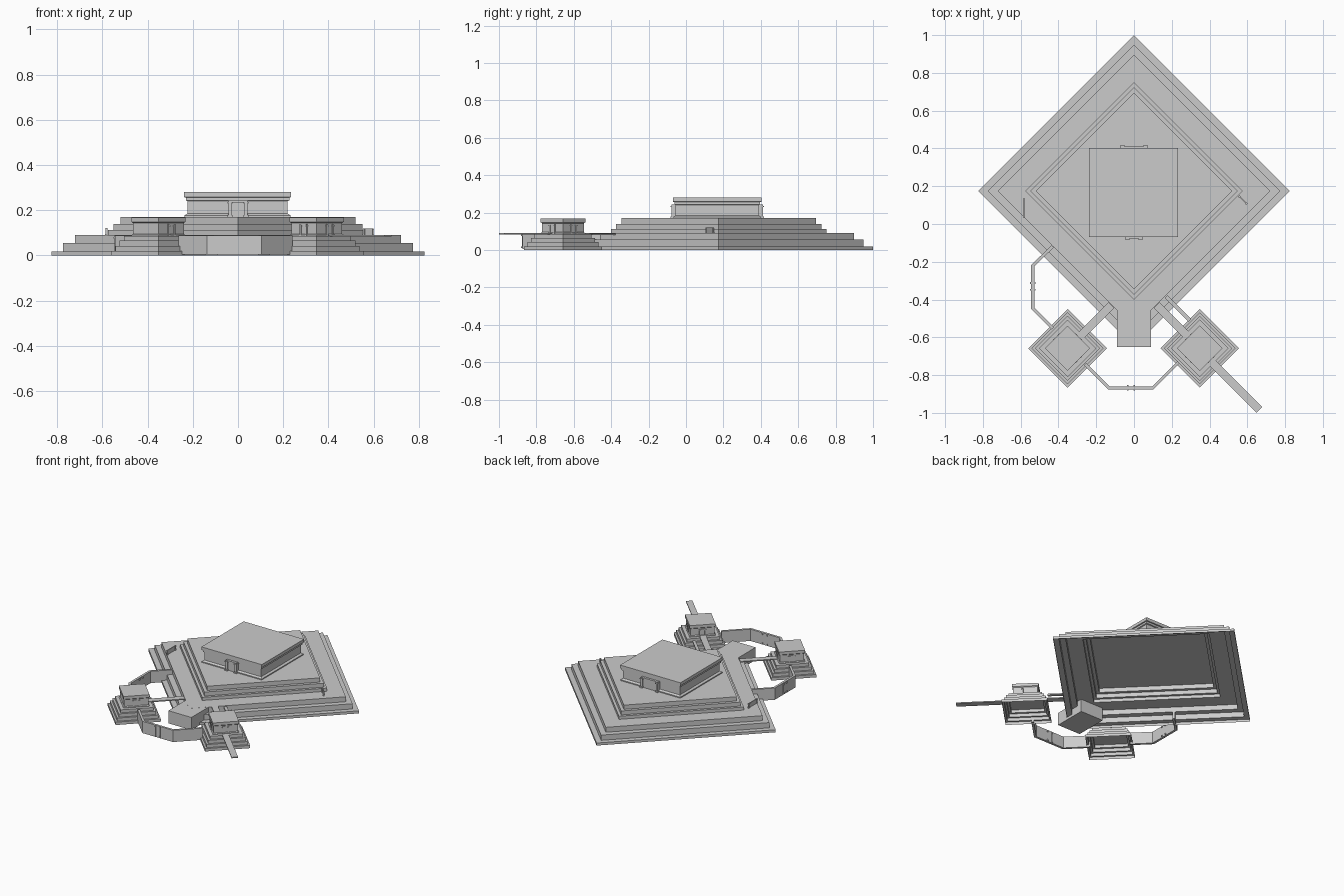
import bpy, bmesh, math
from mathutils import Vector, Matrix

if "Cube" in bpy.data.objects:
    bpy.data.objects.remove(bpy.data.objects["Cube"])


def finish(name, bm):
    bmesh.ops.recalc_face_normals(bm, faces=bm.faces)
    me = bpy.data.meshes.new(name)
    bm.to_mesh(me)
    bm.free()
    ob = bpy.data.objects.new(name, me)
    bpy.context.collection.objects.link(ob)
    return ob


def square_shell(name, center, profile, diamond=True):
    """Four-sided stack from (radius, z) points; top capped, underside open.
    Radius is the half diagonal for diamonds, the half side otherwise."""
    bm = bmesh.new()
    rings = []
    for r, z in profile:
        if diamond:
            pts = [(r, 0), (0, r), (-r, 0), (0, -r)]
        else:
            pts = [(r, -r), (r, r), (-r, r), (-r, -r)]
        rings.append([bm.verts.new((center[0] + x, center[1] + y, z)) for x, y in pts])
    for a, b in zip(rings, rings[1:]):
        for i in range(4):
            j = (i + 1) % 4
            bm.faces.new((a[i], a[j], b[j], b[i]))
    bm.faces.new(rings[-1])
    return finish(name, bm)


def steps(tiers, z=0.0):
    """Turn (radius, top z) tiers into a stair profile."""
    out = []
    for r, top in tiers:
        out += [(r, z), (r, top)]
        z = top
    return out


def ribbon(name, path, width, z0, z1):
    """Mitred walkway or wall following a plan path."""
    pts = [Vector(p) for p in path]
    bm = bmesh.new()
    rings = []
    for i, p in enumerate(pts):
        d0 = (p - pts[i - 1]).normalized() if i else (pts[1] - p).normalized()
        d1 = (pts[i + 1] - p).normalized() if i < len(pts) - 1 else d0
        d = (d0 + d1).normalized()
        n = Vector((-d.y, d.x)) * (width / 2 / d.dot(d0))
        rings.append([bm.verts.new((q.x, q.y, z)) for q, z in
                      ((p + n, z0), (p - n, z0), (p - n, z1), (p + n, z1))])
    for a, b in zip(rings, rings[1:]):
        for i in range(4):
            j = (i + 1) % 4
            bm.faces.new((a[i], a[j], b[j], b[i]))
    bm.faces.new(rings[0])
    bm.faces.new(rings[-1])
    return finish(name, bm)


def gate(name, pos, angle, w, h, depth, post):
    """Door frame: two posts with feet and caps, a lintel and a thin panel.
    Faces -y when angle is zero; pos is the bottom middle on the wall."""
    bm = bmesh.new()

    def box(x, z, sx, sy, sz):
        m = Matrix.Translation((x, 0, z + sz / 2)) @ Matrix.Diagonal((sx, sy, sz, 1))
        bmesh.ops.create_cube(bm, size=1, matrix=m)

    for s in (-1, 1):
        box(s * w / 2, 0, post, depth, h)
        box(s * w / 2, 0, post * 1.5, depth * 1.4, h * 0.12)
        box(s * w / 2, h * 0.82, post * 1.5, depth * 1.4, h * 0.1)
    box(0, h * 0.88, w + post, depth * 0.8, h * 0.12)
    box(0, 0, w, depth * 0.25, h * 0.9)
    ob = finish(name, bm)
    ob.location = pos
    ob.rotation_euler.z = angle
    return ob


D = math.radians(45)

# Main terraced platform
MAIN = (0, 0.175)
square_shell("main_platform", MAIN, steps([
    (0.825, 0.018), (0.775, 0.055), (0.722, 0.09),
    (0.575, 0.112), (0.55, 0.14), (0.52, 0.17)]))

# Front landing block
ribbon("front_landing", [(0, -0.65), (0, -0.42)], 0.18, 0.0, 0.0895)

# Large hall: flared foot, walls, cornice and roof slab
square_shell("hall", (-0.002, 0.167), [
    (0.235, 0.17), (0.235, 0.177), (0.222, 0.185), (0.222, 0.24),
    (0.229, 0.243), (0.229, 0.256), (0.236, 0.258), (0.236, 0.28)], False)
gate("hall_front_gate", (0, -0.066, 0.17), 0, 0.07, 0.072, 0.025, 0.014)
gate("hall_rear_gate", (0, 0.4, 0.17), math.pi, 0.12, 0.072, 0.025, 0.014)

# Two corner pyramids with shrines
PY = -0.658
for side, cx, doors in (("left", -0.352, (45, 135, -45)), ("right", 0.348, (45, 135, -45, -135))):
    square_shell(side + "_pyramid", (cx, PY), steps([
        (0.208, 0.02), (0.19, 0.042), (0.172, 0.065), (0.152, 0.086)]))
    square_shell(side + "_shrine", (cx, PY), [
        (0.12, 0.086), (0.12, 0.09), (0.112, 0.095), (0.112, 0.143),
        (0.116, 0.146), (0.12, 0.148), (0.12, 0.168)])
    for a in doors:
        t = math.radians(a)
        r = 0.112 * math.cos(D)
        gate(f"{side}_shrine_gate_{a}", (cx + r * math.cos(t), PY + r * math.sin(t), 0.086),
             t + math.pi / 2, 0.036, 0.052, 0.01, 0.008)

# Bridges from the pyramids to the main platform
for s, side in ((-1, "left"), (1, "right")):
    ribbon(side + "_bridge", [(s * 0.29, -0.60), (s * 0.12, -0.43)], 0.042, 0.084, 0.091)
ribbon("side_bridge", [(0.17, -0.385), (0.295, -0.51)], 0.02, 0.08, 0.088)

# Long outer walkway
ribbon("outer_walkway", [(0.415, -0.735), (0.664, -0.984)], 0.042, 0.083, 0.09)

# Connecting walls with gates
ribbon("front_wall", [(-0.258, -0.742), (-0.133, -0.867), (0.1, -0.867), (0.236, -0.731)],
       0.016, 0.005, 0.088)
ribbon("left_wall", [(-0.43, -0.118), (-0.536, -0.22), (-0.536, -0.446), (-0.43, -0.552)],
       0.016, 0.005, 0.088)
gate("front_wall_gate", (-0.016, -0.867, 0.01), 0, 0.035, 0.078, 0.02, 0.006)
gate("left_wall_gate", (-0.536, -0.33, 0.01), math.pi / 2, 0.035, 0.078, 0.02, 0.006)

# Small portals on the terrace
gate("right_portal", (0.577, 0.127, 0.09), -D, 0.05, 0.03, 0.008, 0.007)
gate("left_portal", (-0.582, 0.085, 0.09), math.pi / 2, 0.09, 0.032, 0.008, 0.008)
